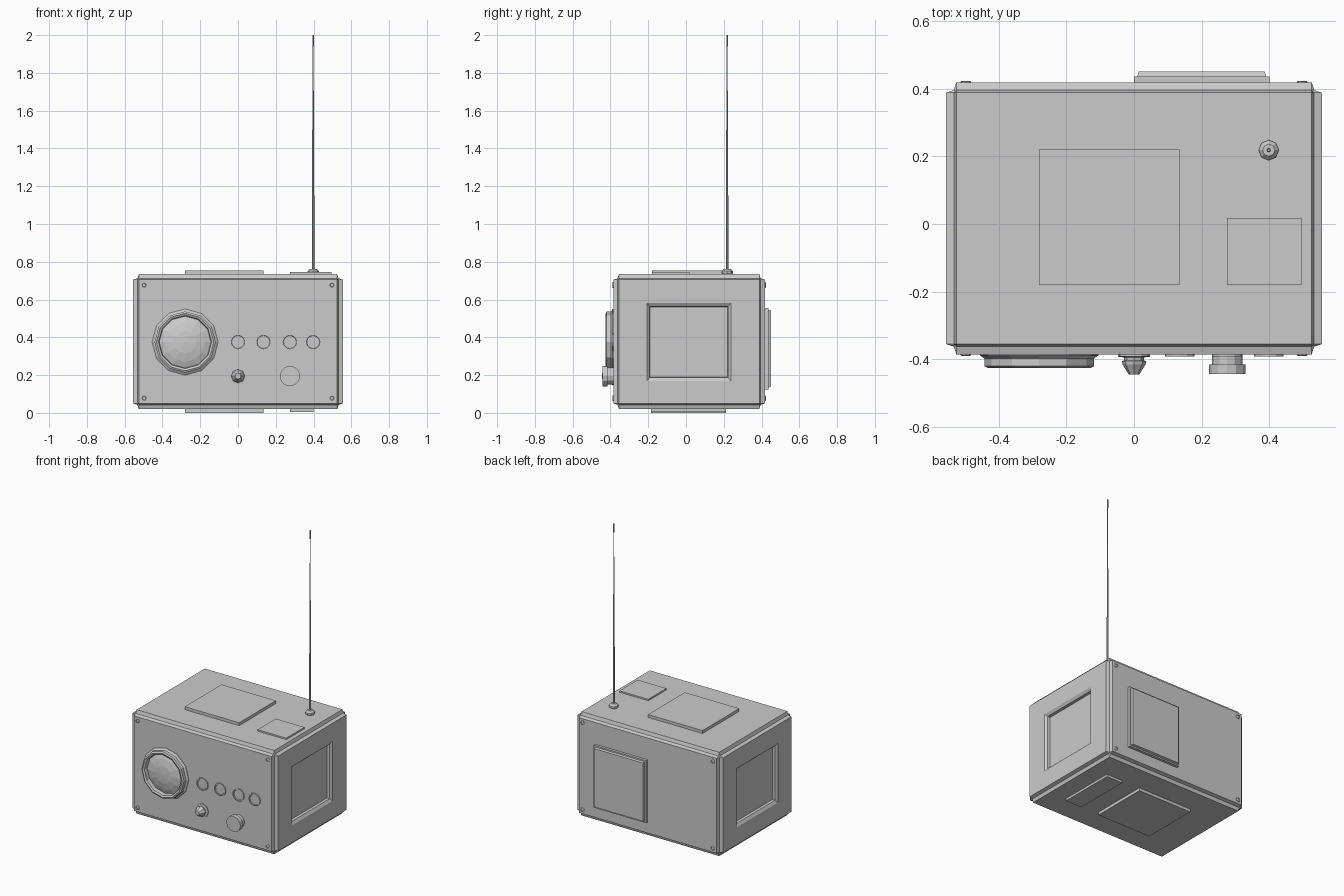
import bpy, bmesh, math
from mathutils import Matrix, Vector

if "Cube" in bpy.data.objects:
    bpy.data.objects.remove(bpy.data.objects["Cube"])


def finish(name, bm):
    bmesh.ops.recalc_face_normals(bm, faces=bm.faces[:])
    me = bpy.data.meshes.new(name)
    bm.to_mesh(me)
    bm.free()
    ob = bpy.data.objects.new(name, me)
    bpy.context.collection.objects.link(ob)
    return ob


def box_bm(lo, hi):
    bm = bmesh.new()
    lo, hi = Vector(lo), Vector(hi)
    bmesh.ops.create_cube(bm, size=1, matrix=Matrix.Translation((lo + hi) / 2) @ Matrix.Diagonal((*(hi - lo), 1)))
    return bm


def box(name, lo, hi):
    return finish(name, box_bm(lo, hi))


def lathe(name, loc, profile, sides, axis):
    """Turn (radius, height) points around an axis: 'z', 'front' (-y) or 'back' (+y)."""
    rot = {'z': 0, 'front': math.pi / 2, 'back': -math.pi / 2}[axis]
    mat = Matrix.Translation(loc) @ Matrix.Rotation(rot, 4, 'X')
    bm = bmesh.new()
    rings = []
    for r, h in profile:
        n = sides if r > 0 else 1
        rings.append([bm.verts.new(mat @ Vector((r * math.cos(2 * math.pi * i / sides),
                                                 r * math.sin(2 * math.pi * i / sides), h)))
                      for i in range(n)])
    for a, b in zip(rings, rings[1:]):
        for i in range(sides):
            j = (i + 1) % sides
            if len(b) == 1:
                bm.faces.new((a[i], a[j], b[0]))
            else:
                bm.faces.new((a[i], a[j], b[j], b[i]))
    for ring in (rings[0], rings[-1]):
        if len(ring) > 1:
            bm.faces.new(ring)
    return finish(name, bm)


# Case: box with stepped (concave) edges and a recessed window in each side
bm = box_bm((-.555, -.385, .02), (.555, .418, .735))
bmesh.ops.bevel(bm, geom=bm.edges[:], offset=.03, offset_type='OFFSET', segments=2,
                profile=.06, affect='EDGES')
bm.normal_update()
for s in (-1, 1):
    face = max((f for f in bm.faces if f.normal.x * s > .99), key=lambda f: f.calc_area())
    for hy, hz, depth in ((.222, .206, 0), (.207, .188, .012), (.205, .186, .03)):
        c = face.calc_center_median()
        signs = [(v.co.y > c.y, v.co.z > c.z) for v in face.verts]
        bmesh.ops.inset_region(bm, faces=[face], thickness=.005)
        for v in face.verts:
            v.co = (s * (.555 - depth), .015 + (hy if v.co.y > c.y else -hy),
                    .375 + (hz if v.co.z > c.z else -hz))
finish("case", bm)

# Raised plates on the top, and feet underneath
box("top_plate_large", (-.28, -.18, .73), (.135, .22, .755))
box("top_plate_small", (.275, -.18, .73), (.495, .018, .745))
box("foot_large", (-.28, -.185, 0), (.135, .213, .025))
box("foot_small", (.275, -.185, .004), (.4, .213, .025))

# Battery door on the back: base plate and smaller outer plate with a sloped rim
box("door_base", (0, .41, .125), (.4, .436, .555))
bm = box_bm((.008, .43, .133), (.392, .45, .547))
for v in bm.verts:
    if v.co.y > .44:
        v.co.x += .006 if v.co.x < .2 else -.006
        v.co.z += .006 if v.co.z < .3 else -.006
finish("door_panel", bm)

# Corner screws, front and back
screw = [(.015, -.005), (.015, .003), (.011, .005), (.009, .001)]
for x in (-.497, .497):
    for z in (.078, .677):
        lathe("front_screw", (x, -.385, z), screw, 8, 'front')
        lathe("back_screw", (x, .418, z), screw, 8, 'back')

# Speaker ring with a faceted dome
lathe("speaker", (-.28, -.385, .375),
      [(.175, -.005), (.175, .003), (.162, .012), (.162, .035), (.152, .04), (.14, .034),
       (.137, .008), (.105, .02), (.06, .03), (0, .034)], 12, 'front')

# Row of round buttons
for x in (0, .135, .275, .398):
    lathe("button", (x, -.385, .375),
          [(.044, -.005), (.044, .007), (.036, .007), (.034, .003)], 12, 'front')

# Toggle switch and tuning knob
lathe("switch", (0, -.385, .195),
      [(.047, -.005), (.047, .007), (.03, .009), (.03, .018), (.036, .02), (.034, .03),
       (.016, .059)], 8, 'front')
lathe("knob", (.275, -.385, .195),
      [(.045, -.005), (.045, .03), (.054, .03), (.054, .058)], 12, 'front')

# Antenna: base and telescoping rod
lathe("antenna_base", (.398, .218, .73),
      [(.024, 0), (.03, .01), (.03, .02), (.018, .033)], 8, 'z')
lathe("antenna_rod", (.398, .218, .75),
      [(.0065, 0), (.0065, .4), (.005, .4), (.005, .75), (.0035, .75), (.0025, 1.19),
       (.004, 1.19), (.004, 1.25)], 8, 'z')
